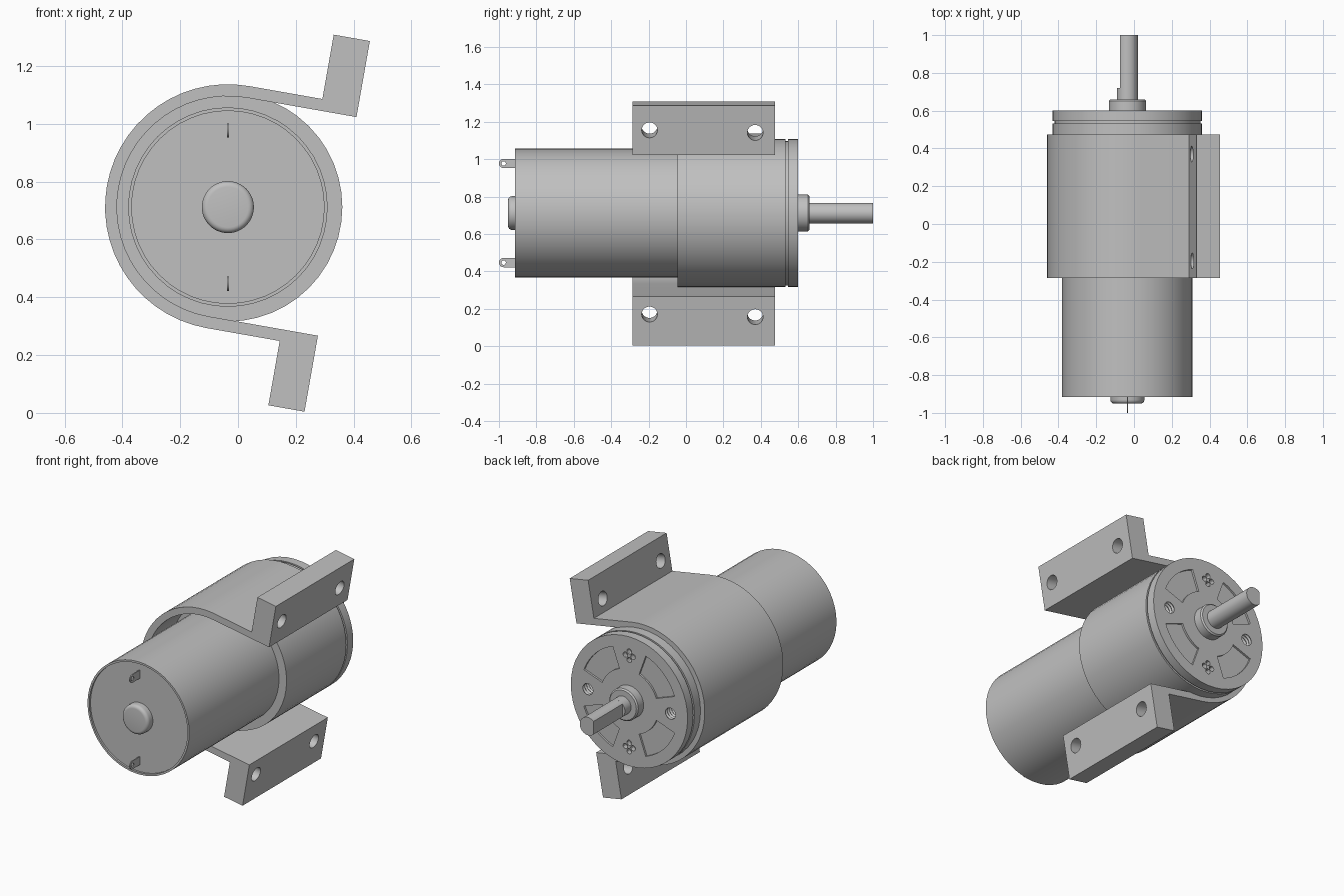
import bpy, bmesh
from math import cos, sin, pi, radians
from mathutils import Matrix

if "Cube" in bpy.data.objects:
    bpy.data.objects.remove(bpy.data.objects["Cube"], do_unlink=True)

AXIS = Matrix.Translation((-0.035, 0, 0.712))   # motor axis, running along y
SEG = 48

metal = bpy.data.materials.new("grey_metal")
metal.use_nodes = True
GREY = (0.53, 0.53, 0.53, 1)
metal.diffuse_color = GREY
metal.node_tree.nodes["Principled BSDF"].inputs["Base Color"].default_value = GREY


def arc(r, a0, a1, n):
    """Points on an arc, angles in degrees."""
    angles = [radians(a0 + (a1 - a0) * i / n) for i in range(n + 1)]
    return [(r * cos(a), r * sin(a)) for a in angles]


def lathe(bm, profile, cx=0, cz=0, seg=SEG):
    """Revolve (radius, y) points about a line parallel to y, with end caps."""
    rings = []
    for r, y in profile:
        rings.append([bm.verts.new((cx + r * cos(2 * pi * i / seg), y,
                                    cz + r * sin(2 * pi * i / seg))) for i in range(seg)])
    for a, b in zip(rings, rings[1:]):
        for i in range(seg):
            j = (i + 1) % seg
            bm.faces.new((a[i], a[j], b[j], b[i]))
    bm.faces.new(rings[0])
    bm.faces.new(rings[-1])


def prism(bm, outline, y0, y1):
    """Extrude an (x, z) outline along y."""
    a = [bm.verts.new((x, y0, z)) for x, z in outline]
    b = [bm.verts.new((x, y1, z)) for x, z in outline]
    for i in range(len(a)):
        j = (i + 1) % len(a)
        bm.faces.new((a[i], a[j], b[j], b[i]))
    bm.faces.new(a)
    bm.faces.new(b)


def make(name, bm, matrix=AXIS):
    bmesh.ops.recalc_face_normals(bm, faces=bm.faces[:])
    mesh = bpy.data.meshes.new(name)
    bm.to_mesh(mesh)
    bm.free()
    mesh.materials.append(metal)
    obj = bpy.data.objects.new(name, mesh)
    obj.matrix_world = matrix
    bpy.context.collection.objects.link(obj)
    return obj


def activate(obj):
    bpy.ops.object.select_all(action='DESELECT')
    obj.select_set(True)
    bpy.context.view_layer.objects.active = obj


def cut(obj, cutter):
    cutter.hide_render = True
    mod = obj.modifiers.new("cut", 'BOOLEAN')
    mod.operation, mod.solver, mod.object = 'DIFFERENCE', 'EXACT', cutter
    activate(obj)
    bpy.ops.object.modifier_apply(modifier=mod.name)
    bpy.data.objects.remove(cutter, do_unlink=True)


def smooth(obj):
    activate(obj)
    bpy.ops.object.shade_smooth_by_angle(angle=radians(30))


def turned(name, profile):
    bm = bmesh.new()
    lathe(bm, profile)
    return make(name, bm)


parts = []

# Motor can with a shallow recessed end, and the rounded bearing cap
parts.append(turned("motor_can", [(0.333, -0.903), (0.333, -0.915), (0.345, -0.915), (0.345, -0.03)]))
cap = [(0.07 + x, -0.931 - z) for x, z in arc(0.02, 0, 90, 5)]
parts.append(turned("bearing_cap", [(0.09, -0.9)] + cap))

# Gearbox with a seam groove near its output end
gearbox = turned("gearbox", [(0.396, -0.045), (0.396, 0.533), (0.386, 0.533),
                             (0.386, 0.545), (0.396, 0.545), (0.396, 0.6)])
bm = bmesh.new()
for k in range(4):
    # Sector-shaped recesses
    a0, a1 = 90 * k + 20, 90 * k + 70
    prism(bm, arc(0.327, a0, a1, 10) + arc(0.195, a1, a0, 10), 0.588, 0.65)
for s in (-1, 1):
    # Threaded mounting holes at the sides
    thread = [(0.034 + 0.008 * (i % 2), 0.48 + 0.01 * i) for i in range(13)]
    lathe(bm, thread + [(0.042, 0.65)], cx=0.28 * s, seg=20)
    # Four-lobed screw recesses above and below
    for dx, dz in arc(0.026, 0, 270, 3):
        lathe(bm, [(0.016, 0.57), (0.016, 0.65)], dx, 0.28 * s + dz, 12)
cut(gearbox, make("face_cutter", bm))
parts.append(gearbox)

# Output boss and shaft with a flat on one side
parts.append(turned("output_boss", [(0.098, 0.59), (0.098, 0.652), (0.09, 0.66)]))
bm = bmesh.new()
lathe(bm, [(0.055, 0.64), (0.055, 0.72)], seg=32)
prism(bm, arc(0.055, -133.7, 133.7, 24), 0.72, 1.0)
parts.append(make("output_shaft", bm))

# Clamp bracket: open band with two flanges, tilted about the motor axis
tilted = AXIS @ Matrix.Rotation(radians(10), 4, 'Y')
flange = [(0.384, 0.384), (0.384, 0.651), (0.257, 0.651), (0.257, 0.425)]
outline = flange + arc(0.425, 90, 270, 28)
outline += [(x, -z) for x, z in reversed(flange)] + arc(0.384, 270, 90, 28)
bm = bmesh.new()
prism(bm, outline, -0.285, 0.475)
clamp = make("clamp_bracket", bm, tilted)
bm = bmesh.new()
for y, shift in ((-0.195, 0.018), (0.37, 0.004)):
    for s in (-1, 1):
        place = Matrix.Translation((0.32, y, 0.5 * s + shift)) @ Matrix.Rotation(pi / 2, 4, 'Y')
        bmesh.ops.create_cone(bm, cap_ends=True, segments=28, radius1=0.042,
                              radius2=0.042, depth=0.3, matrix=place)
cut(clamp, make("bolt_hole_cutter", bm, tilted))
parts.append(clamp)

# Thin solder terminals with an eyelet
for name, z in (("upper_terminal", 0.265), ("lower_terminal", -0.265)):
    place = AXIS @ Matrix.Translation((0, 0, z)) @ Matrix.Rotation(pi / 2, 4, 'Z')
    tip = [(-0.975 + x, zz) for x, zz in arc(0.025, 90, 270, 10)]
    bm = bmesh.new()
    prism(bm, [(-0.9, 0.025)] + tip + [(-0.9, -0.025)], -0.003, 0.003)
    tab = make(name, bm, place)
    bm = bmesh.new()
    lathe(bm, [(0.012, -0.1), (0.012, 0.1)], cx=-0.975, seg=14)
    cut(tab, make("eyelet_cutter", bm, place))
    parts.append(tab)

for part in parts:
    smooth(part)
